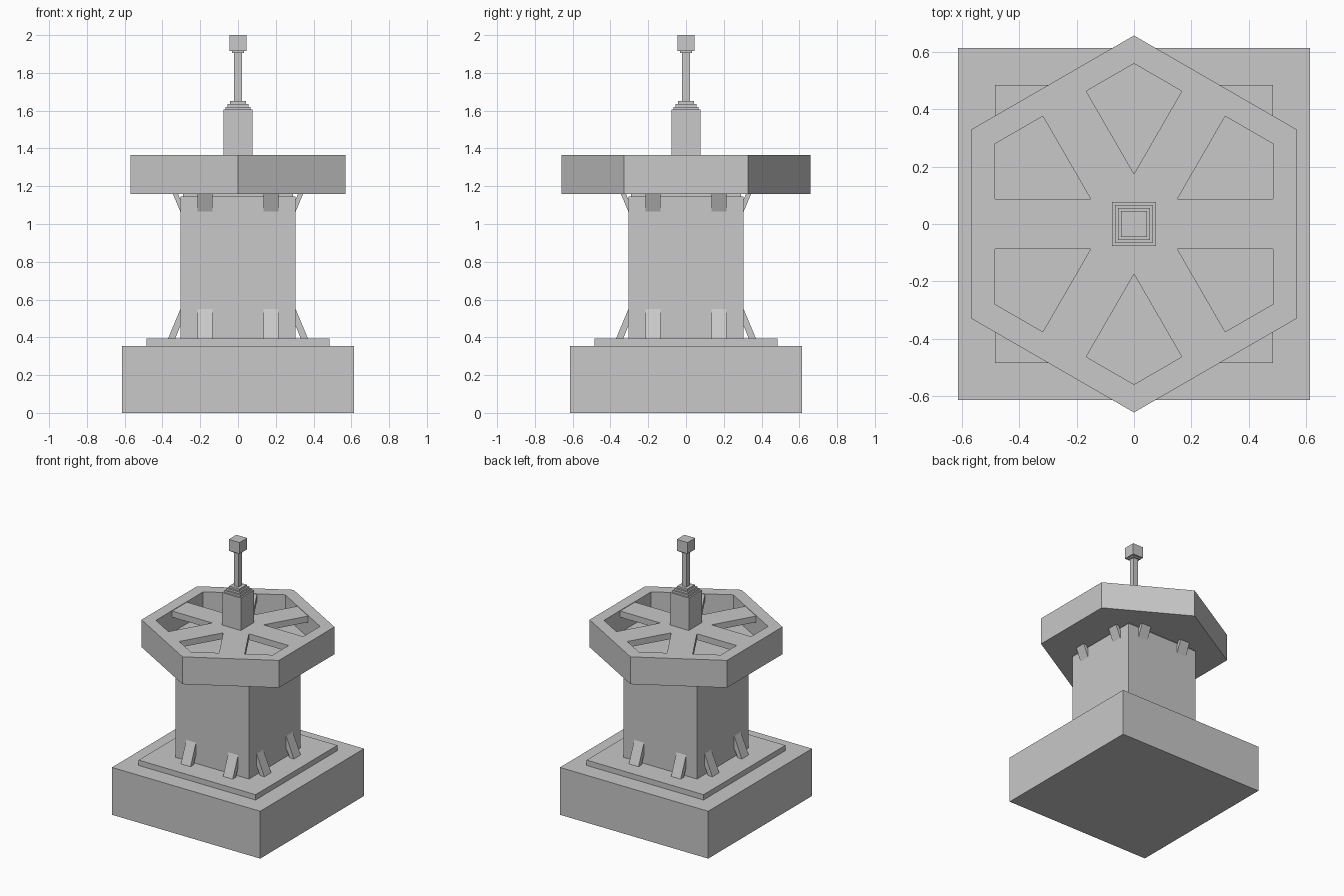
import bpy
import bmesh
from math import radians, cos, sin, pi
from mathutils import Matrix, Vector

cube = bpy.data.objects.get("Cube")
if cube:
    bpy.data.objects.remove(cube, do_unlink=True)

GREY = (0.58, 0.58, 0.58, 1.0)
grey = bpy.data.materials.new("plain grey")
grey.use_nodes = True
grey.diffuse_color = GREY
grey.node_tree.nodes["Principled BSDF"].inputs["Base Color"].default_value = GREY


def finish(name, bm):
    """Turn a bmesh into a flat-shaded grey object."""
    bmesh.ops.recalc_face_normals(bm, faces=bm.faces)
    mesh = bpy.data.meshes.new(name)
    bm.to_mesh(mesh)
    bm.free()
    mesh.materials.append(grey)
    obj = bpy.data.objects.new(name, mesh)
    bpy.context.collection.objects.link(obj)
    return obj


def loft(name, rings):
    """Join equal-length rings of points with quads and cap both ends."""
    bm = bmesh.new()
    loops = [[bm.verts.new(p) for p in ring] for ring in rings]
    n = len(loops[0])
    for a, b in zip(loops, loops[1:]):
        for i in range(n):
            j = (i + 1) % n
            bm.faces.new((a[i], a[j], b[j], b[i]))
    bm.faces.new(loops[0][::-1])
    bm.faces.new(loops[-1])
    return finish(name, bm)


def block(name, half, z0, z1):
    """Square block centred on the axis."""
    corners = [(-half, -half), (half, -half), (half, half), (-half, half)]
    return loft(name, [[(x, y, z) for x, y in corners] for z in (z0, z1)])


def hexagon(radius, z):
    """Hexagon with a corner toward the front and the back."""
    return [(radius * cos(pi / 6 + k * pi / 3),
             radius * sin(pi / 6 + k * pi / 3), z) for k in range(6)]


# Base and tower
block("base", 0.615, 0, 0.355)
block("plinth", 0.485, 0.355, 0.395)
block("tower", 0.305, 0.395, 1.145)
block("tower_neck", 0.29, 1.145, 1.16)

# Hexagonal platform, hollowed from above
loft("platform", [hexagon(0.658, 1.16), hexagon(0.658, 1.365),
                  hexagon(0.56, 1.365), hexagon(0.56, 1.2)])

# Six-armed spoke plate across the hollow
star = []
for k in range(6):
    turn = Matrix.Rotation(k * pi / 3, 2)
    for p in ((0.485, -0.0875), (0.485, 0.0875), (0.1516, 0.0875)):
        star.append(turn @ Vector(p))
loft("spokes", [[(p.x, p.y, z) for p in star] for z in (1.315, 1.361)])

# Mast with stepped shoulder, rod and knob
block("mast", 0.077, 1.361, 1.605)
for i, half in enumerate((0.066, 0.055, 0.043)):
    block(f"mast_step_{i + 1}", half, 1.605 + 0.015 * i, 1.62 + 0.015 * i)
block("rod", 0.02, 1.65, 1.905)
block("knob_collar", 0.031, 1.905, 1.915)
block("knob", 0.045, 1.915, 2.0)


# Slanted braces, two on each tower side, at the foot and under the platform
def braces(name, profile):
    for side in range(4):
        turn = Matrix.Rotation(side * pi / 2, 3, "Z")
        for x in (-0.175, 0.175):
            rings = [[turn @ Vector((x + dx, -d, z)) for d, z in profile]
                     for dx in (-0.04, 0.04)]
            loft(f"{name}_{side + 1}_{'a' if x < 0 else 'b'}", rings)


braces("foot_brace", [(0.37, 0.395), (0.305, 0.55), (0.3, 0.55),
                      (0.3, 0.472), (0.332, 0.395)])
braces("top_brace", [(0.345, 1.16), (0.305, 1.065), (0.3, 1.065),
                     (0.3, 1.118), (0.318, 1.16)])
